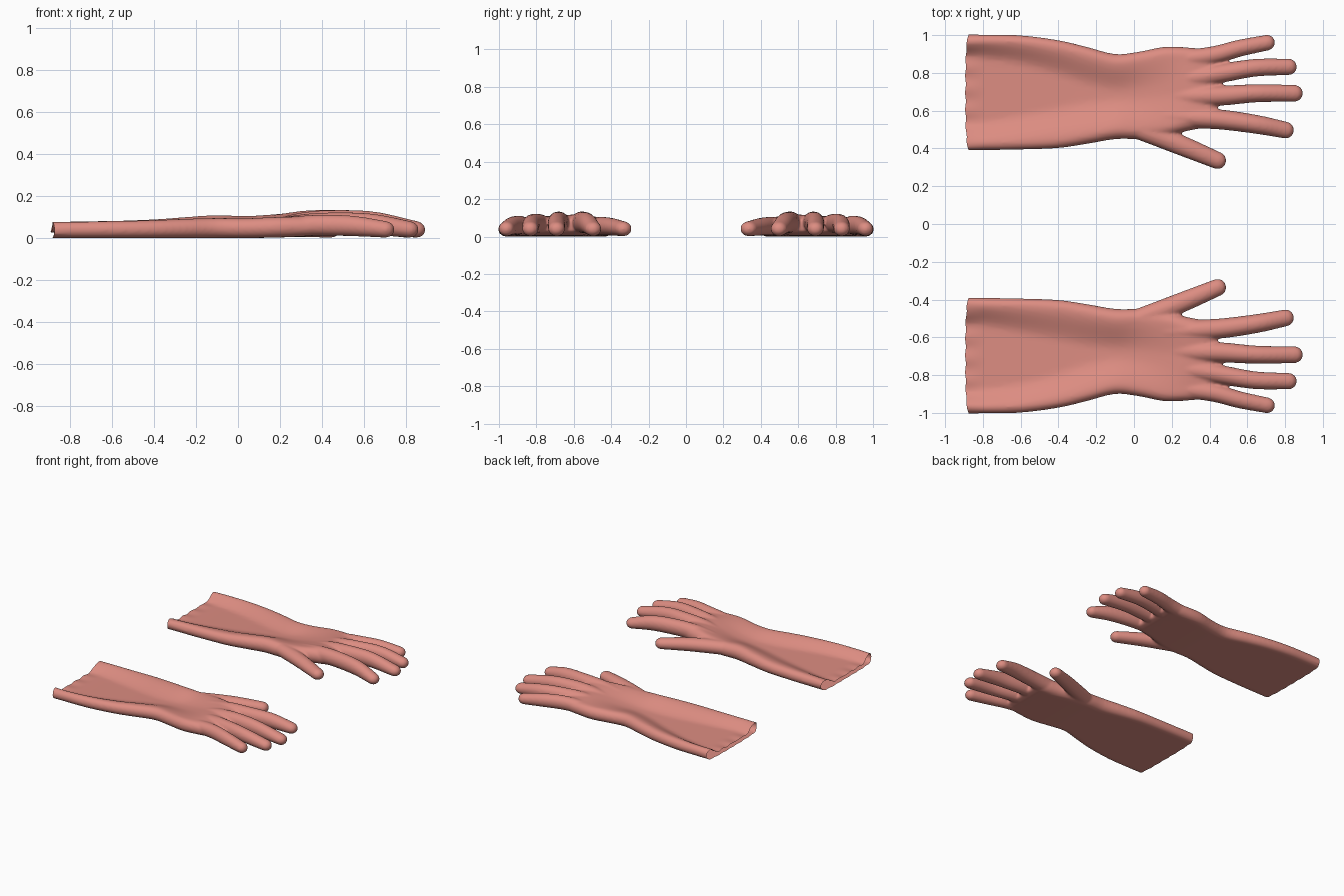
import bpy, bmesh, math
from mathutils import Vector

if "Cube" in bpy.data.objects:
    bpy.data.objects.remove(bpy.data.objects["Cube"])

rubber = bpy.data.materials.new("salmon rubber")
rubber.diffuse_color = (0.72, 0.265, 0.222, 1)
rubber.use_nodes = True
rubber.node_tree.nodes["Principled BSDF"].inputs["Base Color"].default_value = rubber.diffuse_color


def interp(pts, n):
    """Catmull-Rom samples through tuples of any length."""
    p = [Vector(q) for q in pts]
    p = [2 * p[0] - p[1]] + p + [2 * p[-1] - p[-2]]
    out = []
    for i in range(1, len(p) - 2):
        a, b, c, d = p[i - 1:i + 3]
        for k in range(n):
            t = k / n
            out.append(0.5 * (2 * b + (c - a) * t + (2 * a - 5 * b + 4 * c - d) * t * t
                              + (3 * b - a - 3 * c + d) * t ** 3))
    return out + [p[-2]]


def loft(bm, rings):
    """Closed skin over a list of equal-sized rings."""
    rows = [[bm.verts.new(v) for v in r] for r in rings]
    n = len(rows[0])
    for a, b in zip(rows, rows[1:]):
        for i in range(n):
            bm.faces.new((a[i], a[(i + 1) % n], b[(i + 1) % n], b[i]))
    bm.faces.new(rows[0][::-1])
    bm.faces.new(rows[-1])


def finger(bm, pts):
    """Round-tipped oval tube; points are (x, y, top z, bottom z, half width)."""
    path = interp(pts, 6)
    cen = [Vector((p[0], p[1], (p[2] + p[3]) / 2)) for p in path]
    rad = [(p[4], (p[2] - p[3]) / 2) for p in path]
    end = (cen[-1] - cen[-2]).normalized()
    tip, (rw, rh) = cen[-1].copy(), rad[-1]
    for k in range(1, 6):
        a = k * math.pi / 2 / 5.3
        cen.append(tip + end * rw * math.sin(a))
        rad.append((rw * math.cos(a), rh * math.cos(a)))
    rings = []
    for i, c in enumerate(cen):
        t = (cen[min(i + 1, len(cen) - 1)] - cen[max(i - 1, 0)]).normalized()
        side = Vector((0, 0, 1)).cross(t).normalized()
        up = t.cross(side)
        rings.append([c + rad[i][0] * math.cos(a) * side + rad[i][1] * math.sin(a) * up
                      for a in (j * math.tau / 20 for j in range(20))])
    loft(bm, rings)


# Sleeve and palm: x, thumb edge y, outer edge y, height at thumb side, middle, outer side,
# width of the thumb-side roll, width of the outer roll, underside height
STATIONS = [
    (-0.96, 0.390, 1.003, 0.080, 0.028, 0.080, 0.24, 0.20, 0.0),
    (-0.80, 0.391, 1.003, 0.080, 0.029, 0.080, 0.26, 0.22, 0.0),
    (-0.60, 0.394, 0.999, 0.082, 0.033, 0.082, 0.32, 0.27, 0.0),
    (-0.40, 0.402, 0.973, 0.089, 0.039, 0.086, 0.40, 0.34, 0.0),
    (-0.25, 0.424, 0.938, 0.100, 0.047, 0.092, 0.46, 0.41, 0.0),
    (-0.10, 0.449, 0.900, 0.110, 0.058, 0.096, 0.50, 0.45, 0.0),
    (0.03, 0.450, 0.913, 0.105, 0.070, 0.094, 0.50, 0.45, 0.0),
    (0.16, 0.462, 0.938, 0.112, 0.090, 0.099, 0.50, 0.45, 0.002),
    (0.28, 0.492, 0.935, 0.122, 0.108, 0.102, 0.50, 0.45, 0.006),
    (0.39, 0.515, 0.921, 0.116, 0.103, 0.094, 0.50, 0.45, 0.014),
    (0.44, 0.540, 0.890, 0.092, 0.088, 0.080, 0.50, 0.45, 0.026),
]


def smooth(u):
    u = max(0, min(1, u))
    return u * u * (3 - 2 * u)


def section(s):
    x, y0, y1, ha, hm, hb, ra, rb, zb = s
    ring = []
    n = 64
    for j in range(n):
        a = math.tau * j / n
        t = 0.5 - 0.5 * math.cos(a)
        # raised rolls along both sides, sunken middle
        wa = smooth(1.25 * (1 - t / ra))
        wb = smooth(1.25 * (1 - (1 - t) / rb))
        h = hm + (ha - hm) * wa + (hb - hm) * wb
        # rounded sides
        d = min(t, 1 - t) * (y1 - y0)
        r = (h - zb) / 2
        k = math.sqrt(max(0, 1 - (1 - min(1, d / r)) ** 2))
        z = zb + r + r * k * (1 if math.sin(a) >= 0 else -1)
        ring.append((x, y0 + t * (y1 - y0), z))
    return ring


FINGERS = [
    # thumb
    [(-0.04, 0.522, 0.102, 0.006, 0.050), (0.11, 0.471, 0.106, 0.005, 0.055),
     (0.27, 0.408, 0.101, 0.005, 0.053), (0.443, 0.336, 0.082, 0.001, 0.046)],
    # index
    [(0.16, 0.570, 0.108, 0.020, 0.047), (0.32, 0.562, 0.131, 0.016, 0.054),
     (0.47, 0.552, 0.134, 0.018, 0.053), (0.65, 0.527, 0.124, 0.015, 0.050),
     (0.803, 0.497, 0.081, 0.001, 0.045)],
    # middle
    [(0.16, 0.672, 0.088, 0.020, 0.047), (0.32, 0.676, 0.124, 0.018, 0.054),
     (0.47, 0.680, 0.134, 0.020, 0.053), (0.65, 0.692, 0.126, 0.017, 0.048),
     (0.850, 0.692, 0.081, 0.001, 0.045)],
    # ring
    [(0.16, 0.765, 0.084, 0.020, 0.044), (0.32, 0.775, 0.115, 0.016, 0.051),
     (0.47, 0.799, 0.122, 0.018, 0.050), (0.64, 0.827, 0.116, 0.015, 0.047),
     (0.819, 0.832, 0.081, 0.001, 0.044)],
    # little
    [(0.14, 0.870, 0.084, 0.015, 0.042), (0.30, 0.878, 0.106, 0.011, 0.048),
     (0.43, 0.896, 0.112, 0.010, 0.047), (0.56, 0.931, 0.105, 0.008, 0.045),
     (0.705, 0.960, 0.081, 0.001, 0.042)],
]

bm = bmesh.new()
loft(bm, [section(s) for s in interp(STATIONS, 4)])
for f in FINGERS:
    finger(bm, f)
bmesh.ops.recalc_face_normals(bm, faces=bm.faces)
me = bpy.data.meshes.new("glove_parts")
bm.to_mesh(me)
bm.free()

# Fuse sleeve and fingers into one soft skin
blank = bpy.data.objects.new("glove_blank", me)
bpy.context.collection.objects.link(blank)
rm = blank.modifiers.new("fuse", 'REMESH')
rm.mode, rm.voxel_size = 'VOXEL', 0.008
sm = blank.modifiers.new("soften", 'SMOOTH')
sm.factor, sm.iterations = 0.5, 9
skin = bpy.data.meshes.new_from_object(
    blank.evaluated_get(bpy.context.evaluated_depsgraph_get()))
bpy.data.objects.remove(blank)

# Cut the cuff open and crumple its rim a little
bm = bmesh.new()
bm.from_mesh(skin)
bmesh.ops.bisect_plane(bm, geom=bm.verts[:] + bm.edges[:] + bm.faces[:], dist=1e-5,
                       plane_co=(-0.892, 0, 0), plane_no=(-1, 0, 0), clear_outer=True)
for v in bm.verts:
    fade = max(0, 1 - (v.co.x + 0.892) / 0.1)
    u = (v.co.y - 0.697) / 0.303
    if v.co.z > 0.015:
        v.co.z += 0.003 * fade * math.sin(v.co.y * 55)
    v.co.x += fade * (0.014 * u ** 4 + 0.002 * math.sin(v.co.y * 70))
low = min(v.co.z for v in bm.verts)
for v in bm.verts:
    v.co.z -= low
bm.to_mesh(skin)
bm.free()
skin.materials.clear()
skin.materials.append(rubber)

# Left and right gloves
for name, sy in (("left_glove", 1), ("right_glove", -1)):
    m = skin.copy()
    if sy < 0:
        for v in m.vertices:
            v.co.y = -v.co.y
        m.flip_normals()
    m.shade_smooth()
    ob = bpy.data.objects.new(name, m)
    bpy.context.collection.objects.link(ob)
